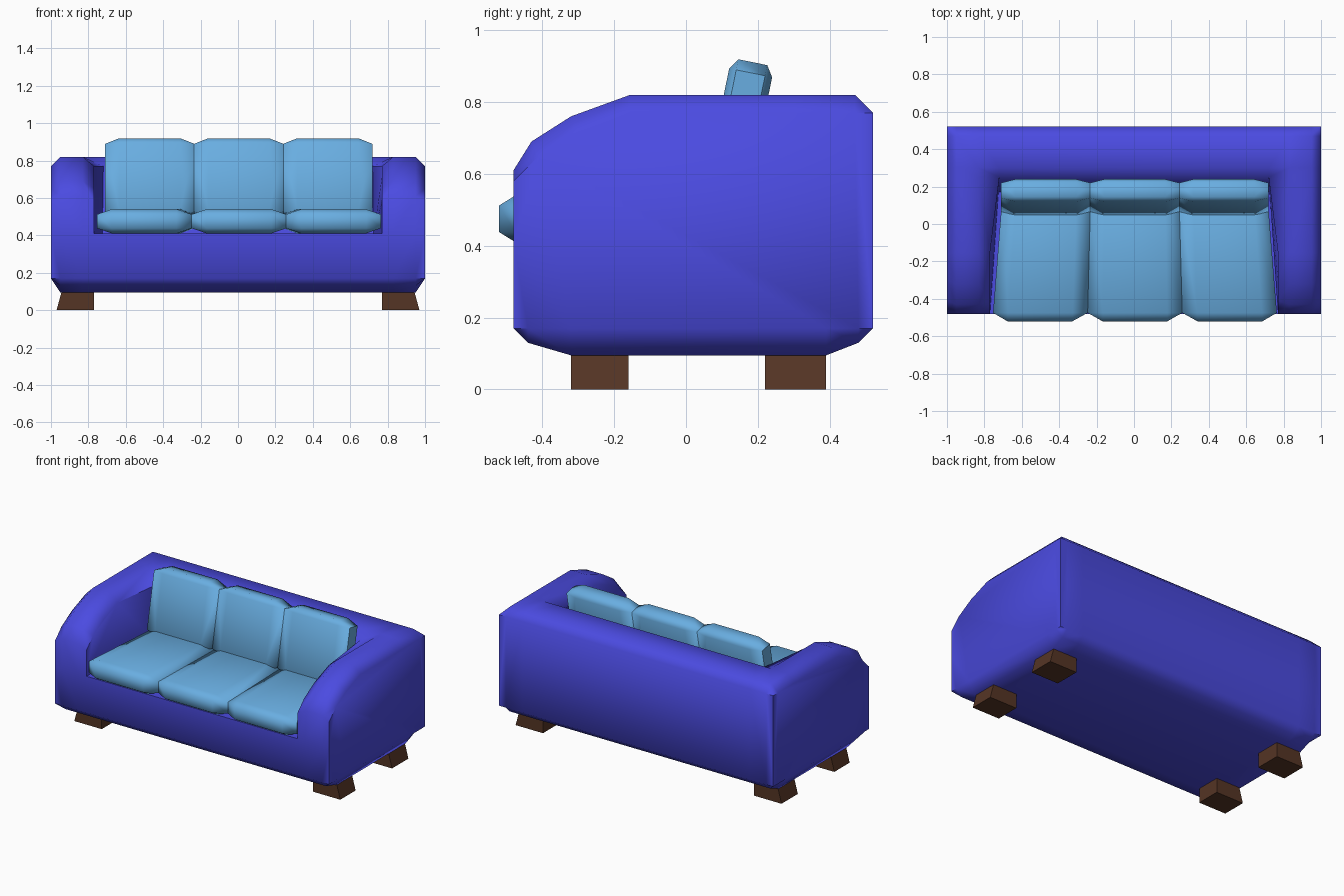
import bpy, bmesh, math
from mathutils import Vector, Matrix

if "Cube" in bpy.data.objects:
    bpy.data.objects.remove(bpy.data.objects["Cube"])


def material(name, rgb):
    m = bpy.data.materials.new(name)
    m.diffuse_color = (*rgb, 1)
    m.use_nodes = True
    m.node_tree.nodes["Principled BSDF"].inputs["Base Color"].default_value = m.diffuse_color
    return m


BLUE = material("blue_fabric", (0.07, 0.07, 0.75))
SKY = material("sky_fabric", (0.14, 0.42, 0.75))
WOOD = material("dark_wood", (0.09, 0.035, 0.018))


def finish(bm, name, mat, angle=50):
    bmesh.ops.recalc_face_normals(bm, faces=bm.faces)
    me = bpy.data.meshes.new(name)
    bm.to_mesh(me)
    bm.free()
    me.materials.append(mat)
    ob = bpy.data.objects.new(name, me)
    bpy.context.collection.objects.link(ob)
    bpy.ops.object.select_all(action='DESELECT')
    ob.select_set(True)
    bpy.context.view_layer.objects.active = ob
    bpy.ops.object.shade_smooth_by_angle(angle=math.radians(angle))
    return ob


def bridge(bm, a, b):
    for i in range(len(a)):
        j = (i + 1) % len(a)
        bm.faces.new((a[i], a[j], b[j], b[i]))


# Sofa body: side profile (y, z), lofted over each arm, joined by base and back
outer = [(-.48, .17), (-.44, .13), (-.32, .095), (.39, .095), (.48, .13), (.52, .17),
         (.52, .77), (.47, .82), (.30, .82), (.25, .82), (-.155, .82), (-.32, .76),
         (-.43, .69), (-.48, .61), (-.48, .41)]
# Rounded-over top rim, used on both sides of the arm
rim = [(-.155, .77), (-.30, .715), (-.41, .65), (-.48, .58), (-.48, .41)]
side = [(y, max(z, .17)) for y, z in outer[:6]] + \
       [(.52, .77), (.47, .77), (.30, .77), (.25, .77)] + rim
inner = outer[:9] + [(.25, .77)] + rim

bm = bmesh.new()
ends = []
for s in (-1, 1):
    loops = []
    for x, prof in ((1, side), (.95, outer), (.83, outer), (.77, inner)):
        loops.append([bm.verts.new((s * (.72 if x == .77 and i in (8, 9) else x), y, z))
                      for i, (y, z) in enumerate(prof)])
    for a, b in zip(loops, loops[1:]):
        bridge(bm, a, b)
    bm.faces.new(loops[0])
    corner = bm.verts.new((s * .725, .17, .41))
    last = loops[-1]
    bm.faces.new(last[9:] + [corner])
    ends.append(last[:10] + [corner, last[14]])
bridge(bm, *ends)
bmesh.ops.remove_doubles(bm, verts=bm.verts, dist=1e-4)
bmesh.ops.dissolve_degenerate(bm, edges=bm.edges, dist=1e-4)
finish(bm, "sofa_body", BLUE)


# Cushions: chamfered boxes made as the hull of three inset plates
def cushion(name, half, inset, place, taper=0):
    bm = bmesh.new()
    for axis in range(3):
        size = [half[k] - (inset[k] if k != axis else 0) for k in range(3)]
        for sx in (-1, 1):
            for sy in (-1, 1):
                for sz in (-1, 1):
                    bm.verts.new((sx * size[0], sy * size[1], sz * size[2]))
    bmesh.ops.convex_hull(bm, input=bm.verts)
    bmesh.ops.dissolve_limit(bm, angle_limit=.01, verts=bm.verts, edges=bm.edges)
    bm.transform(place)
    for v in bm.verts:
        v.co.x *= 1 - taper * (v.co.y + .48)
    finish(bm, name, SKY, 60)


lean = Matrix.Rotation(math.radians(-11.5), 4, 'X')
for i, label in enumerate(("left", "middle", "right")):
    cushion(label + "_seat_cushion", (.253, .345, .065), (.08, .045, .028),
            Matrix.Translation((.005 + (i - 1) * .506, -.175, .475)), .105)
    cushion(label + "_back_cushion", (.238, .061, .215), (.075, .02, .03),
            Matrix.Translation((.004 + (i - 1) * .476, .143, .70)) @ lean)

# Legs: short blocks flaring outwards at the floor
for sx, lr in ((-1, "left"), (1, "right")):
    for y0, y1, fb in ((-.32, -.16, "front"), (.22, .39, "back")):
        bm = bmesh.new()
        top, foot = [[bm.verts.new((sx * x, y, z)) for x, y in
                      ((.77, y0), (xo, y0), (xo, y1), (.77, y1))]
                     for xo, z in ((.94, .11), (.97, 0))]
        bridge(bm, top, foot)
        bm.faces.new(top)
        bm.faces.new(foot)
        finish(bm, f"{fb}_{lr}_leg", WOOD)
